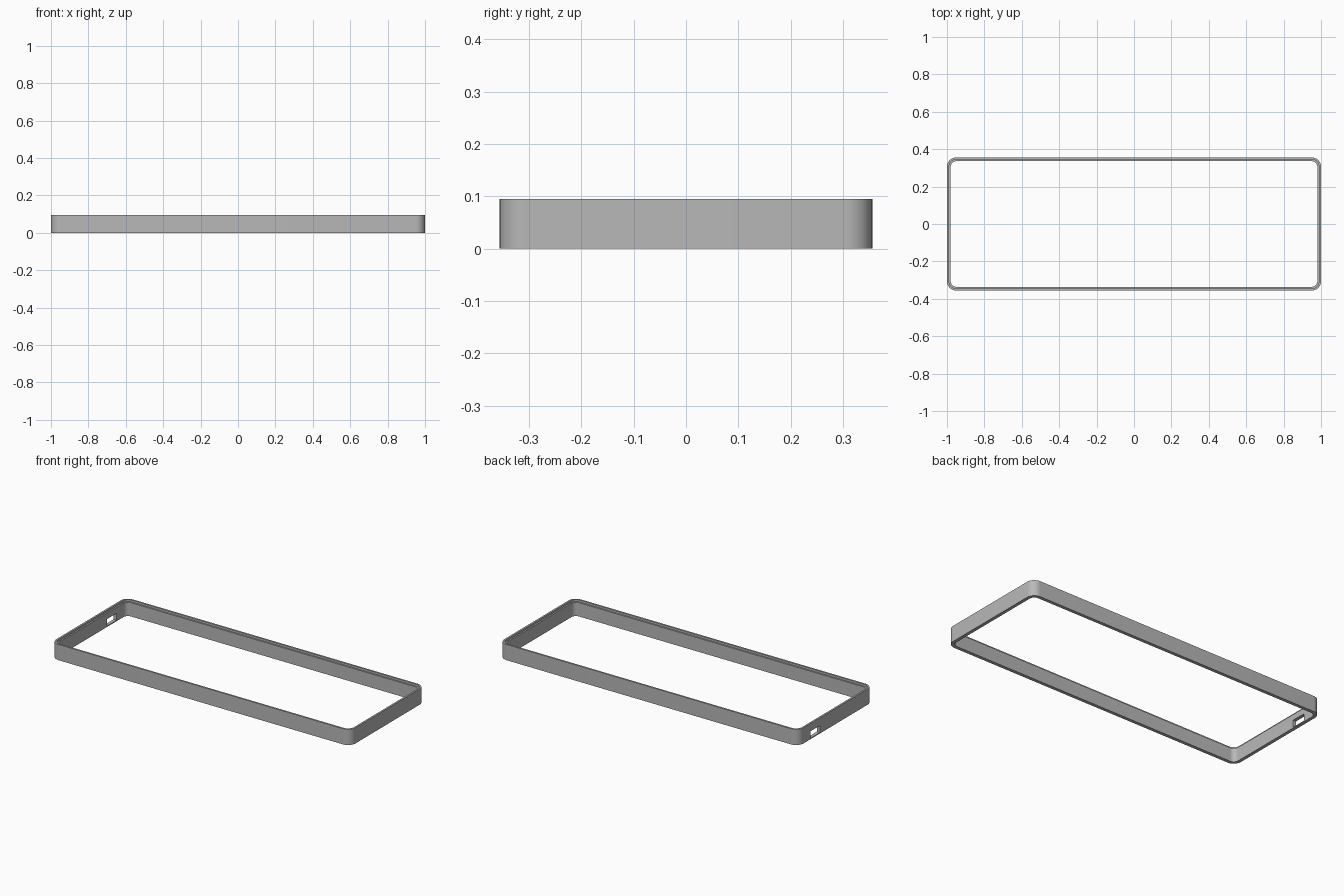
import bpy, bmesh, math

if "Cube" in bpy.data.objects:
    bpy.data.objects.remove(bpy.data.objects["Cube"], do_unlink=True)

HALF_X, HALF_Y, HEIGHT, RADIUS = 1.0, 0.356, 0.095, 0.05
WALL, LIP, LEDGE_Z = 0.02, 0.011, 0.083
STEPS = 12

grey = bpy.data.materials.new("mid grey")
grey.use_nodes = True
colour = (0.48, 0.48, 0.48, 1)
grey.diffuse_color = colour
grey.node_tree.nodes["Principled BSDF"].inputs["Base Color"].default_value = colour


def rounded_loop(bm, inset, z):
    """Ring of vertices around a rounded rectangle."""
    r = RADIUS - inset
    ring = []
    for corner, (sx, sy) in enumerate([(1, 1), (-1, 1), (-1, -1), (1, -1)]):
        for i in range(STEPS + 1):
            a = math.pi / 2 * (corner + i / STEPS)
            ring.append(bm.verts.new((sx * (HALF_X - RADIUS) + r * math.cos(a),
                                      sy * (HALF_Y - RADIUS) + r * math.sin(a), z)))
    return ring


# Frame wall: cross-section (inset, height) swept around the rounded outline
section = [(0, 0), (0, HEIGHT), (LIP, HEIGHT), (LIP, LEDGE_Z), (WALL, LEDGE_Z), (WALL, 0)]
bm = bmesh.new()
rings = [rounded_loop(bm, inset, z) for inset, z in section]
count = len(rings[0])
for k, ring in enumerate(rings):
    other = rings[(k + 1) % len(rings)]
    for i in range(count):
        j = (i + 1) % count
        bm.faces.new((ring[i], ring[j], other[j], other[i]))
bmesh.ops.recalc_face_normals(bm, faces=bm.faces)
mesh = bpy.data.meshes.new("frame_wall")
bm.to_mesh(mesh)
bm.free()
frame = bpy.data.objects.new("frame_wall", mesh)
bpy.context.collection.objects.link(frame)
mesh.materials.append(grey)

# Port opening through the right end wall
bpy.ops.mesh.primitive_cube_add(size=1, location=(-0.99, 0.195, 0.027))
cutter = bpy.context.object
cutter.name = "port_cutter"
cutter.scale = (0.1, 0.09, 0.042)
cutter.data.materials.append(grey)
cutter.hide_render = True
cutter.hide_viewport = True
cutter.display_type = 'WIRE'

bpy.ops.object.select_all(action='DESELECT')
frame.select_set(True)
bpy.context.view_layer.objects.active = frame
cut = frame.modifiers.new("port_opening", 'BOOLEAN')
cut.operation = 'DIFFERENCE'
cut.solver = 'EXACT'
cut.object = cutter
bpy.ops.object.modifier_apply(modifier=cut.name)
bpy.data.objects.remove(cutter, do_unlink=True)
bpy.ops.object.shade_smooth_by_angle(angle=math.radians(30))
